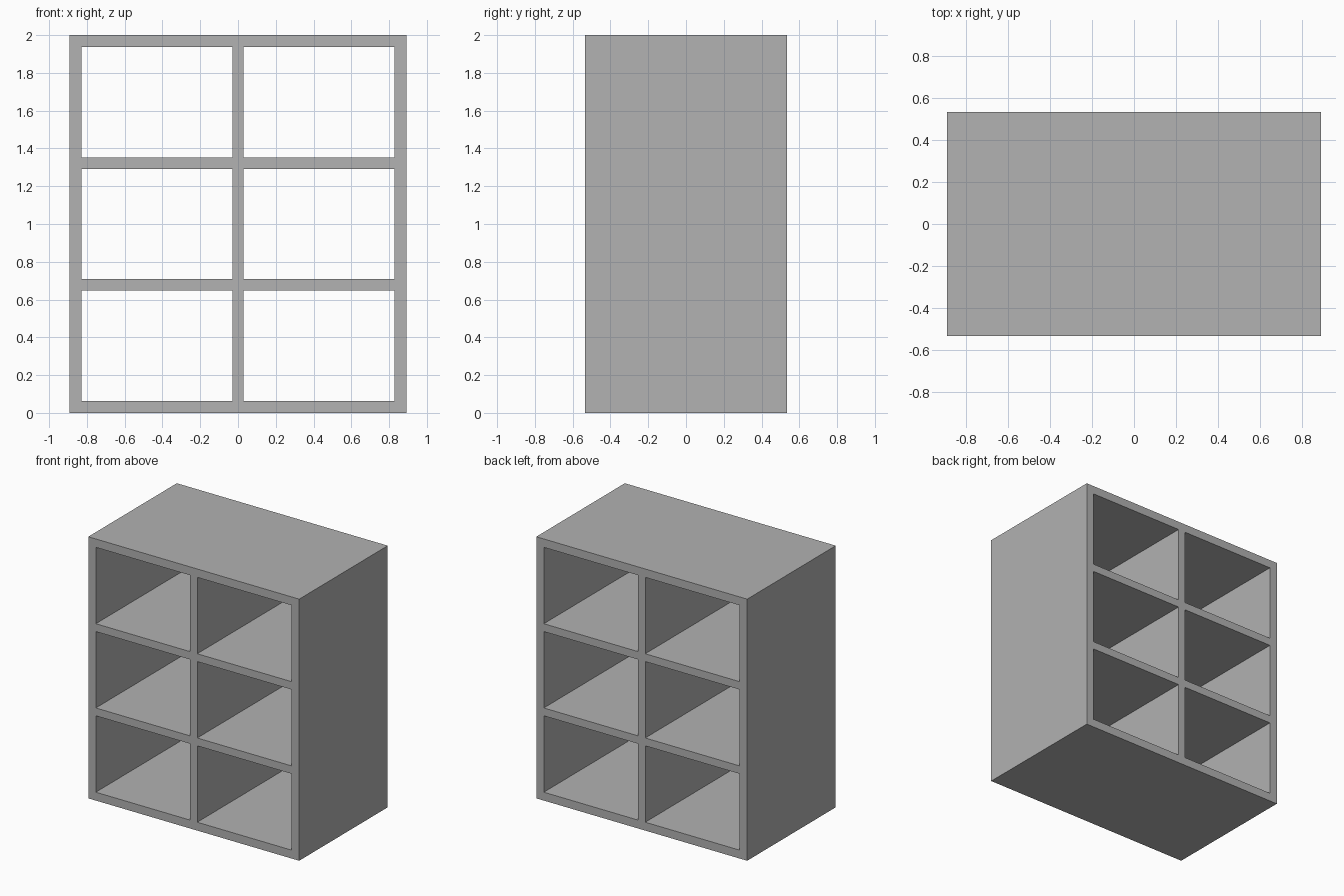
import bpy
import bmesh

cube = bpy.data.objects.get("Cube")
if cube:
    bpy.data.objects.remove(cube, do_unlink=True)

WIDTH, DEPTH, HEIGHT = 1.784, 1.07, 2.0
WALL = 0.064      # outer panels
BOARD = 0.06      # divider and shelves
COLUMNS, ROWS = 2, 3


def board_edges(start, length, cells):
    """Board edges along one axis: odd intervals are openings, even ones boards."""
    opening = (length - 2 * WALL - (cells - 1) * BOARD) / cells
    edges = [start]
    position = start + WALL
    for _ in range(cells):
        edges += [position, position + opening]
        position += opening + BOARD
    return edges + [start + length]


# Plain grey material
grey = bpy.data.materials.new("plain grey")
grey.use_nodes = True
colour = (0.445, 0.445, 0.445, 1.0)
grey.diffuse_color = colour
for node in grey.node_tree.nodes:
    if node.type == 'BSDF_PRINCIPLED':
        node.inputs["Base Color"].default_value = colour

# Face frame: walls, central divider and shelves with the compartments left open
xs = board_edges(-WIDTH / 2, WIDTH, COLUMNS)
zs = board_edges(0, HEIGHT, ROWS)
bm = bmesh.new()
grid = [[bm.verts.new((x, 0, z)) for z in zs] for x in xs]
for i in range(len(xs) - 1):
    for j in range(len(zs) - 1):
        if i % 2 and j % 2:
            continue
        bm.faces.new((grid[i][j], grid[i + 1][j], grid[i + 1][j + 1], grid[i][j + 1]))
mesh = bpy.data.meshes.new("cubby_shelf")
bm.to_mesh(mesh)
bm.free()
mesh.materials.append(grey)
shelf = bpy.data.objects.new("cubby_shelf", mesh)
bpy.context.collection.objects.link(shelf)

# Full cabinet depth, open at front and back
solid = shelf.modifiers.new("depth", 'SOLIDIFY')
solid.thickness = DEPTH
solid.offset = 0
